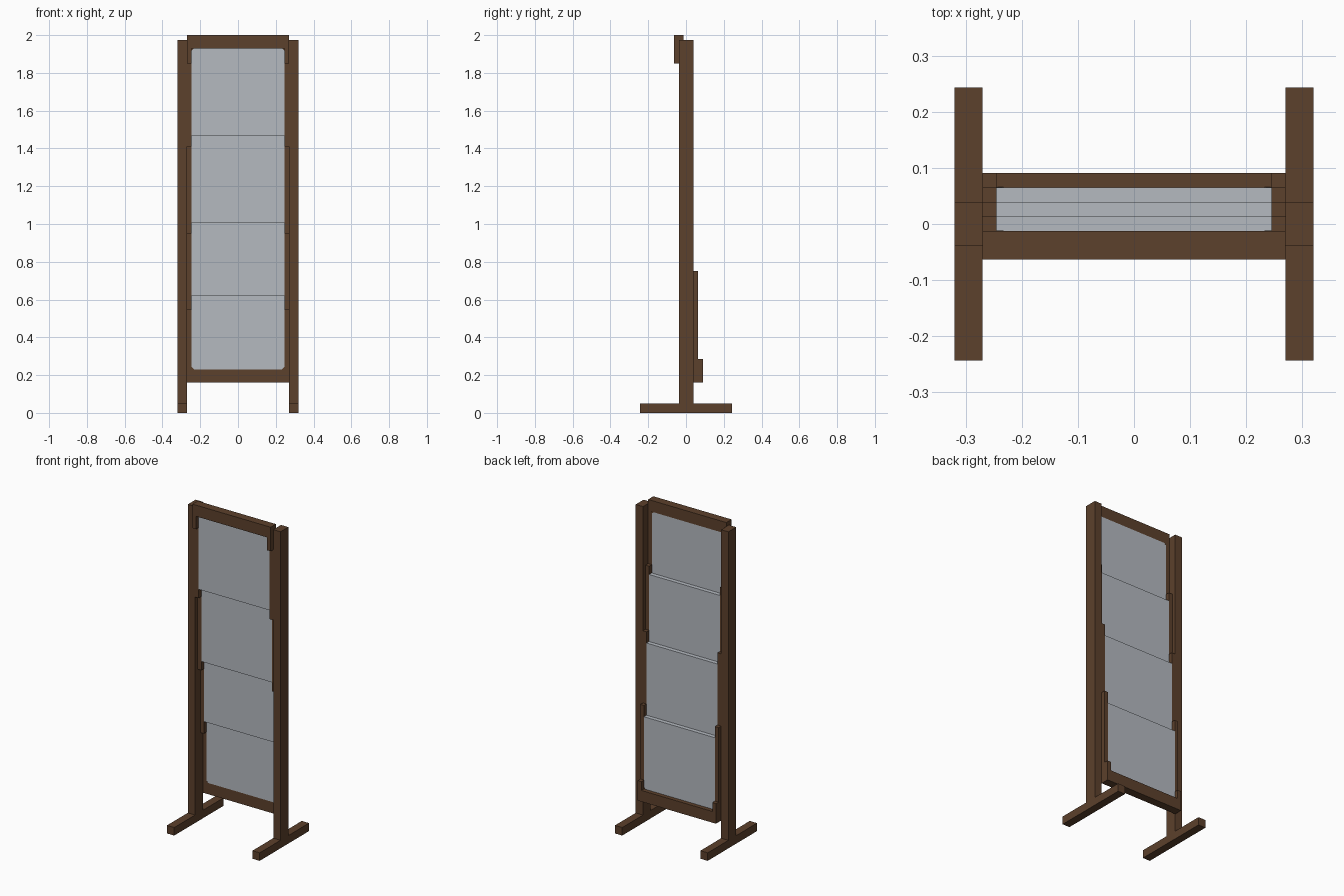
import bpy, bmesh

cube = bpy.data.objects.get("Cube")
if cube:
    bpy.data.objects.remove(cube, do_unlink=True)


def material(name, rgb):
    m = bpy.data.materials.new(name)
    m.use_nodes = True
    m.diffuse_color = (*rgb, 1)
    m.node_tree.nodes["Principled BSDF"].inputs["Base Color"].default_value = (*rgb, 1)
    return m


wood = material("dark_brown_wood", (0.107, 0.052, 0.025))
pane = material("pale_grey_pane", (0.46, 0.49, 0.53))


def prism(name, outline, y0, y1, mat):
    """Extrude an outline in the xz plane from y0 to y1."""
    bm = bmesh.new()
    face = bm.faces.new([bm.verts.new((x, y0, z)) for x, z in outline])
    ext = bmesh.ops.extrude_face_region(bm, geom=[face])
    verts = [v for v in ext["geom"] if isinstance(v, bmesh.types.BMVert)]
    bmesh.ops.translate(bm, verts=verts, vec=(0, y1 - y0, 0))
    bmesh.ops.recalc_face_normals(bm, faces=bm.faces)
    mesh = bpy.data.meshes.new(name)
    bm.to_mesh(mesh)
    bm.free()
    mesh.materials.append(mat)
    ob = bpy.data.objects.new(name, mesh)
    bpy.context.collection.objects.link(ob)
    return ob


def box(name, x0, x1, y0, y1, z0, z1, mat=wood):
    return prism(name, [(x0, z0), (x1, z0), (x1, z1), (x0, z1)], y0, y1, mat)


IN, MID, OUT = 0.245, 0.27, 0.32     # pane edge, post inner face, post outer face
STEP = 0.0257                        # thickness of one sliding panel
FRONT = -0.038
SIDES = (("left", 1), ("right", -1))


def side_box(name, x0, x1, y0, y1, z0, z1):
    for side, s in SIDES:
        a, b = sorted((s * x0, s * x1))
        box(f"{side}_{name}", a, b, y0, y1, z0, z1)


# Upright posts on long feet
side_box("post", MID, OUT, FRONT, 0.039, 0.05, 1.975)
side_box("foot", MID, OUT, -0.243, 0.243, 0, 0.05)

# Four stepped panels: stile bottom, stile top, pane bottom, pane top
panels = [
    (1.41, 1.93, 1.465, 1.93),
    (0.95, 1.60, 1.005, 1.548),
    (0.545, 1.20, 0.62, 1.13),
    (0.23, 0.75, 0.23, 0.68),
]
for i, (s0, s1, p0, p1) in enumerate(panels):
    y0 = FRONT + i * STEP
    y1 = y0 + STEP
    side_box(f"panel_{i + 1}_stile", IN, MID, y0, y1, s0, s1)
    box(f"panel_{i + 1}_pane", -IN, IN, y0, y1, p0, p1, pane)

# Top and bottom rails, each with short overlapping end blocks
bottom_y = FRONT + 3 * STEP
box("top_rail", -MID, MID, FRONT - STEP, FRONT + STEP, 1.93, 2.0)
side_box("top_end_block", IN, MID, FRONT - STEP, FRONT, 1.85, 1.93)
box("bottom_rail", -MID, MID, bottom_y, bottom_y + 2 * STEP, 0.16, 0.23)
side_box("bottom_end_block", IN, MID, bottom_y + STEP, bottom_y + 2 * STEP, 0.23, 0.285)

# Small corner fillets in front of and behind the end panes
C = 0.012
for name, z, d, y in (("top", 1.93, -1, FRONT), ("bottom", 0.23, 1, bottom_y)):
    for side, s in SIDES:
        prism(f"{side}_{name}_corner_fillet",
              [(s * IN, z), (s * (IN - C), z), (s * IN, z + d * C)],
              y - 0.001, y + STEP + 0.001, wood)
